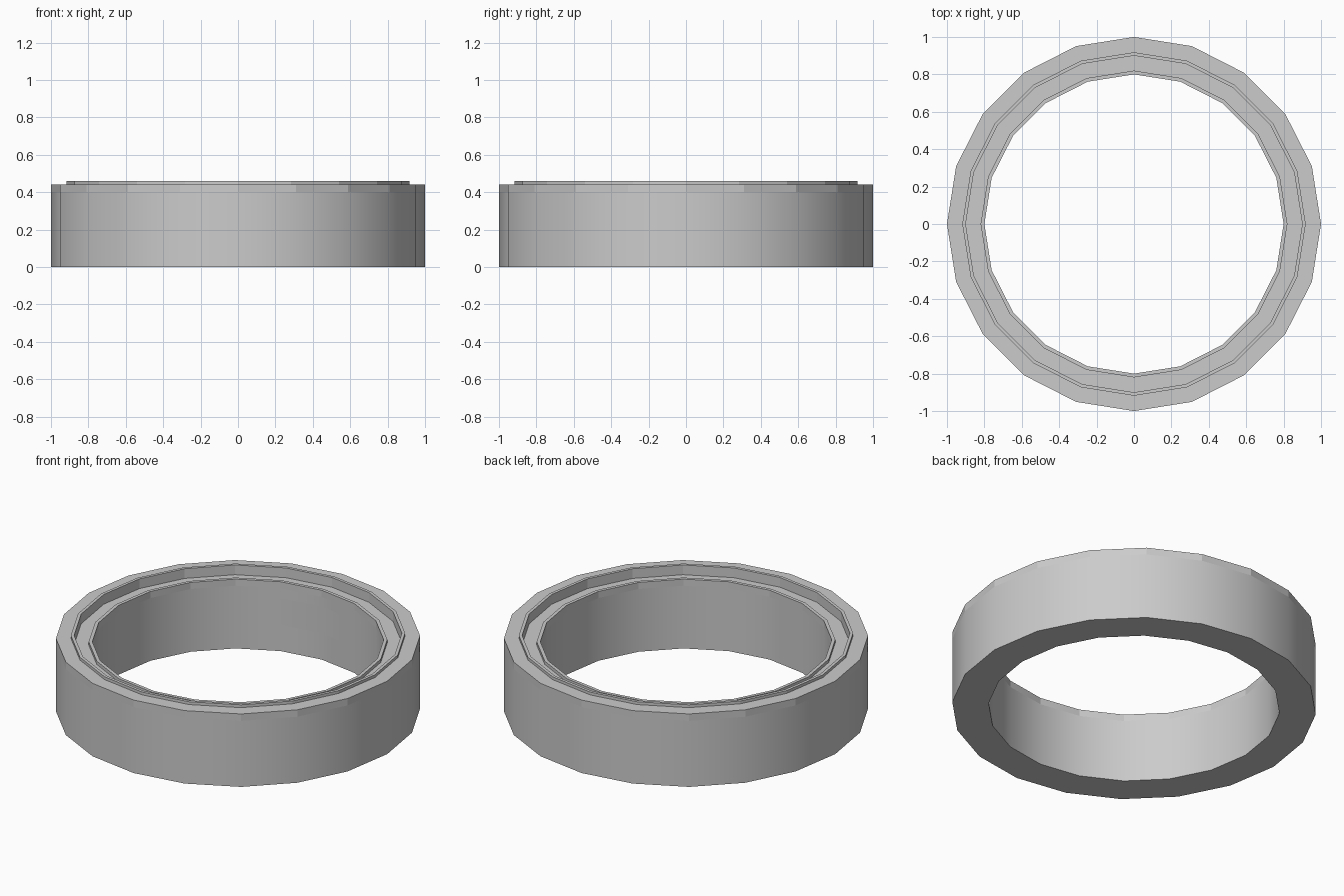
import bpy, bmesh
from math import cos, sin, radians

if "Cube" in bpy.data.objects:
    bpy.data.objects.remove(bpy.data.objects["Cube"])

SIDES = 20


def point(r, z, deg):
    return (r * cos(radians(deg)), r * sin(radians(deg)), z)


def finish(bm, name):
    bmesh.ops.recalc_face_normals(bm, faces=bm.faces)
    mesh = bpy.data.meshes.new(name)
    bm.to_mesh(mesh)
    bm.free()
    obj = bpy.data.objects.new(name, mesh)
    bpy.context.collection.objects.link(obj)
    return obj


# Ring: closed (radius, z) profile with a groove between two lips in the top
profile = [(1.0, 0.0), (1.0, 0.40), (1.0, 0.442), (0.918, 0.442), (0.918, 0.459),
           (0.90, 0.459), (0.90, 0.40), (0.82, 0.40), (0.82, 0.42), (0.80, 0.42),
           (0.80, 0.38), (0.80, 0.0)]
smooth_walls = {0, 10}          # tall outer and inner walls; narrow bands stay flat

bm = bmesh.new()
rings = [[bm.verts.new(point(r, z, 360 * i / SIDES)) for i in range(SIDES)]
         for r, z in profile]
n = len(rings)
for k in range(n):
    a, b = rings[k], rings[(k + 1) % n]
    for i in range(SIDES):
        j = (i + 1) % SIDES
        face = bm.faces.new((a[i], a[j], b[j], b[i]))
        face.smooth = k in smooth_walls
# Keep every horizontal edge crisp
for ring in rings:
    for i in range(SIDES):
        bm.edges.get((ring[i], ring[(i + 1) % SIDES])).smooth = False
finish(bm, "grooved_ring")

# Label panel: two-facet plate lying on the back of the inner wall
bm = bmesh.new()
cols = [[bm.verts.new(point(0.798, z, a)) for z in (0.16, 0.323)] for a in (72, 90, 108)]
for c, d in zip(cols, cols[1:]):
    bm.faces.new((c[0], d[0], d[1], c[1])).smooth = True
panel = finish(bm, "inner_panel")
# Make sure the panel faces the ring's centre
if panel.data.polygons[0].normal.y > 0:
    panel.data.flip_normals()
